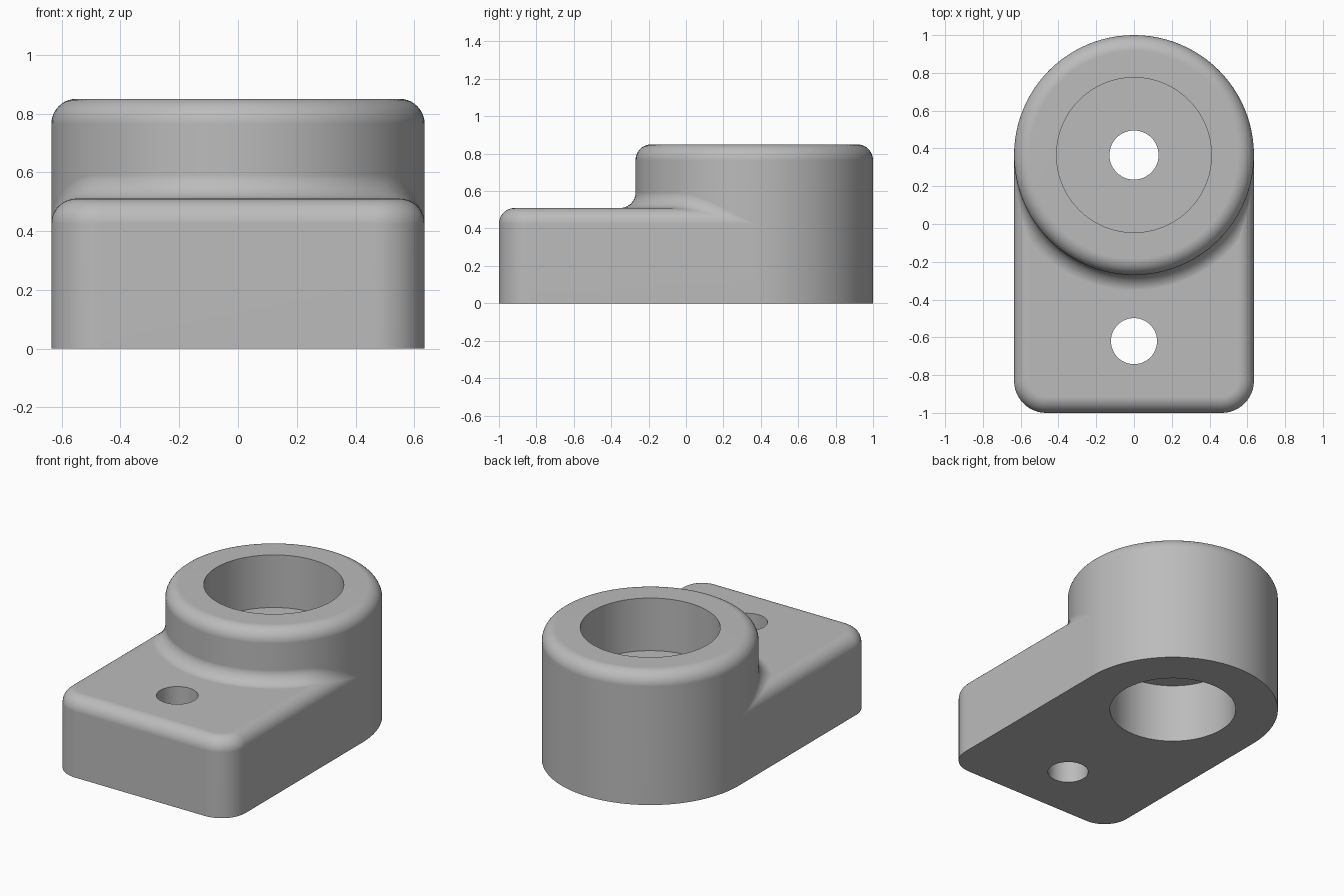
import bpy, bmesh
from math import sin, cos, pi, sqrt, radians
from mathutils import Vector

cube = bpy.data.objects.get("Cube")
if cube:
    bpy.data.objects.remove(cube, do_unlink=True)

R = 0.635          # boss radius and half width of the plate
YC = 0.365         # boss axis
TOP, STEP = 0.85, 0.51
EDGE = 0.085       # rounding of the top edges
FIL = 0.08         # concave fillet between plate and boss
CORNER = 0.17      # upright front corners of the plate
SEG = 96

grey = bpy.data.materials.new("plain grey")
grey.use_nodes = True
tone = (0.5, 0.5, 0.5, 1)
grey.diffuse_color = tone
grey.node_tree.nodes["Principled BSDF"].inputs["Base Color"].default_value = tone


def loft(name, rows, close_u=True, close_v=False, caps=False):
    """Skin a list of equally long point rows."""
    bm = bmesh.new()
    grid = [[bm.verts.new(p) for p in row] for row in rows]
    n, m = len(rows), len(rows[0])
    for i in range(n if close_v else n - 1):
        a, b = grid[i], grid[(i + 1) % n]
        for j in range(m if close_u else m - 1):
            k = (j + 1) % m
            bm.faces.new((a[j], a[k], b[k], b[j]))
    if caps:
        bm.faces.new(grid[0][::-1])
        bm.faces.new(grid[-1])
    bmesh.ops.remove_doubles(bm, verts=bm.verts, dist=1e-5)
    if close_u:
        bmesh.ops.recalc_face_normals(bm, faces=bm.faces)
    mesh = bpy.data.meshes.new(name)
    bm.to_mesh(mesh)
    bm.free()
    mesh.materials.append(grey)
    obj = bpy.data.objects.new(name, mesh)
    bpy.context.collection.objects.link(obj)
    return obj


def smooth(obj):
    bpy.ops.object.select_all(action="DESELECT")
    obj.select_set(True)
    bpy.context.view_layer.objects.active = obj
    bpy.ops.object.shade_smooth_by_angle(angle=radians(30))
    obj.modifiers.new("even_normals", "WEIGHTED_NORMAL").keep_sharp = True


def ring(r, z, y=YC, n=SEG):
    return [(r * cos(2 * pi * i / n), y + r * sin(2 * pi * i / n), z) for i in range(n)]


def rounding(steps=10):
    """Inset and rise of a quarter-round edge."""
    return [(EDGE * (1 - cos(a)), EDGE * sin(a))
            for a in (pi / 2 * i / steps for i in range(steps + 1))]


# Boss: round body with an upper pocket, a thin web with a hole, a lower pocket
profile = [(0.38, 0), (R, 0)]
profile += [(R - i, TOP - EDGE + h) for i, h in rounding()]
profile += [(0.41, TOP), (0.41, STEP), (0.13, STEP), (0.13, 0.385), (0.38, 0.385)]
boss = loft("boss", [ring(r, z) for r, z in profile], close_v=True)
smooth(boss)


# Plate: U-shaped outline closed by an arc that fits against the boss
def plate_row(inset, z):
    w, c, cr = R - inset, R - CORNER, CORNER - inset
    front = -1 + CORNER
    pts = [(-w, YC, z)]
    for side, start in ((-1, pi), (1, 1.5 * pi)):
        for i in range(13):
            a = start + pi / 2 * i / 12
            pts.append((side * c + cr * cos(a), front + cr * sin(a), z))
    half = SEG // 2
    pts += [(w * cos(pi * i / half), YC - w * sin(pi * i / half), z) for i in range(half)]
    return pts


rows = [plate_row(0, 0)] + [plate_row(i, STEP - EDGE + h) for i, h in rounding()]
plate = loft("plate", rows, caps=True)

# Mounting hole through the plate
cutter = loft("hole_cutter", [ring(0.122, z, -0.62, 64) for z in (-0.1, 0.7)], caps=True)
cutter.hide_render = True
cut = plate.modifiers.new("mounting_hole", "BOOLEAN")
cut.operation, cut.solver, cut.object = "DIFFERENCE", "EXACT", cutter
bpy.context.view_layer.objects.active = plate
bpy.ops.object.modifier_apply(modifier=cut.name)
bpy.data.objects.remove(cutter, do_unlink=True)
smooth(plate)


# Fillet: arc of a ball rolled along the seam, following the rounded plate edge
def fillet_row(t, steps=8):
    x, y = (R + FIL) * sin(t), YC - (R + FIL) * cos(t)
    over = max(0, abs(x) - (R - EDGE))
    z = STEP - EDGE + sqrt(max(0, (EDGE + FIL) ** 2 - over ** 2))
    ball = Vector((x, y, z))
    to_boss = Vector((-sin(t), cos(t), 0))
    side = 1 if x > 0 else -1
    to_plate = Vector((-side * over, 0, STEP - EDGE - z)).normalized()
    return [ball + FIL * to_boss.lerp(to_plate, 0.5 - 0.5 * cos(pi * i / steps)).normalized()
            for i in range(steps + 1)]


half = SEG // 2
seam = [fillet_row(pi * (i / half - 0.5) * 0.998) for i in range(half + 1)]
fillet = loft("seam_fillet", seam, close_u=False)
if fillet.data.polygons[len(fillet.data.polygons) // 2].normal.z < 0:
    fillet.data.flip_normals()
smooth(fillet)
